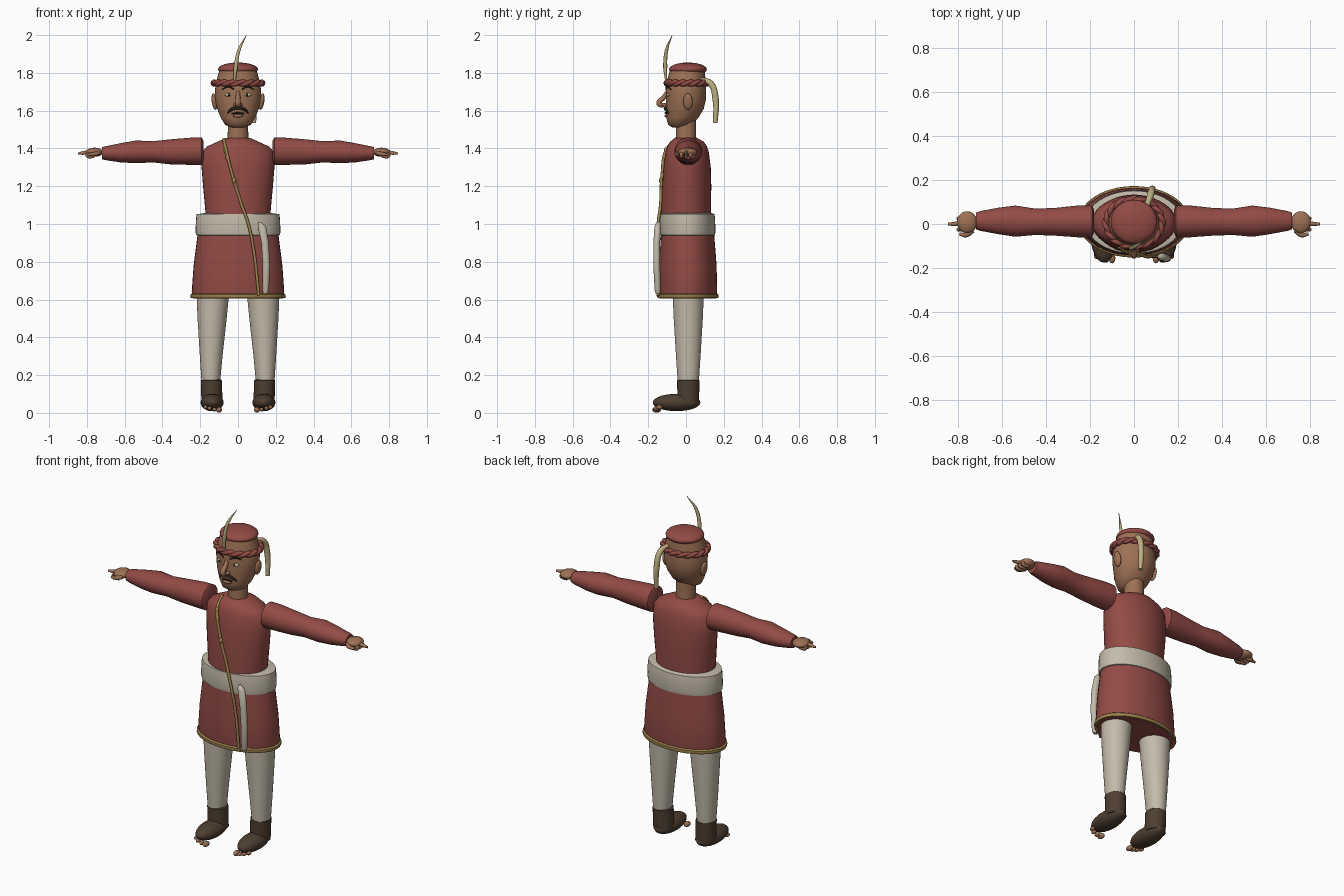
import bpy, bmesh, math
from mathutils import Vector

cube = bpy.data.objects.get("Cube")
if cube:
    bpy.data.objects.remove(cube, do_unlink=True)


def material(name, r, g, b):
    m = bpy.data.materials.new(name)
    m.use_nodes = True
    m.diffuse_color = (r, g, b, 1)
    bsdf = m.node_tree.nodes["Principled BSDF"]
    bsdf.inputs["Base Color"].default_value = (r, g, b, 1)
    bsdf.inputs["Roughness"].default_value = 0.8
    return m


red = material("red cloth", .29, .07, .06)
cream = material("cream cloth", .55, .5, .4)
skin = material("brown skin", .34, .165, .09)
leather = material("dark leather", .075, .048, .03)
gold = material("gold trim", .33, .22, .07)
straw = material("straw plume", .5, .43, .22)
black = material("dark hair", .02, .015, .012)
white = material("eye white", .55, .45, .3)


def finish(obj, mat, angle=45):
    obj.data.materials.clear()
    obj.data.materials.append(mat)
    bpy.ops.object.select_all(action="DESELECT")
    obj.select_set(True)
    bpy.context.view_layer.objects.active = obj
    bpy.ops.object.shade_smooth_by_angle(angle=math.radians(angle))
    return obj


def loft(name, mat, rings, axis="z", n=40):
    """Capped skin over ellipses given as (position, centre a, centre b, radius a, radius b)."""
    bm = bmesh.new()
    loops = []
    for t, ca, cb, ra, rb in rings:
        loop = []
        for i in range(n):
            w = math.tau * i / n
            a, b = ca + ra * math.cos(w), cb + rb * math.sin(w)
            loop.append(bm.verts.new((a, b, t) if axis == "z" else (t, a, b)))
        loops.append(loop)
    for lo, hi in zip(loops, loops[1:]):
        for i in range(n):
            j = (i + 1) % n
            bm.faces.new((lo[i], lo[j], hi[j], hi[i]))
    bm.faces.new(loops[0])
    bm.faces.new(loops[-1])
    bmesh.ops.recalc_face_normals(bm, faces=bm.faces)
    mesh = bpy.data.meshes.new(name)
    bm.to_mesh(mesh)
    bm.free()
    obj = bpy.data.objects.new(name, mesh)
    bpy.context.collection.objects.link(obj)
    return finish(obj, mat)


def ball(name, mat, loc, size, tilt=0):
    bpy.ops.mesh.primitive_uv_sphere_add(segments=24, ring_count=14, location=loc)
    obj = bpy.context.object
    obj.name = name
    obj.scale = size
    obj.rotation_euler.y = tilt
    return finish(obj, mat)


def tube(name, mat, points, radii, closed=False):
    """Smooth tapering tube through the points."""
    curve = bpy.data.curves.new(name, "CURVE")
    curve.dimensions = "3D"
    curve.bevel_depth = 1
    curve.bevel_resolution = 3
    curve.resolution_u = 6
    curve.use_fill_caps = True
    spline = curve.splines.new("BEZIER")
    spline.bezier_points.add(len(points) - 1)
    spline.use_cyclic_u = closed
    for i, (p, co) in enumerate(zip(spline.bezier_points, points)):
        p.co = Vector(co)
        p.handle_left_type = p.handle_right_type = "AUTO"
        p.radius = radii[i] if isinstance(radii, (list, tuple)) else radii
    obj = bpy.data.objects.new(name, curve)
    bpy.context.collection.objects.link(obj)
    bpy.ops.object.select_all(action="DESELECT")
    obj.select_set(True)
    bpy.context.view_layer.objects.active = obj
    bpy.ops.object.convert(target="MESH")
    return finish(bpy.context.object, mat)


# Tunic, belt and skirt
loft("tunic", red, [(1, 0, 0, .17, .13), (1.06, 0, 0, .172, .132), (1.2, 0, .004, .185, .13),
                    (1.3, 0, .006, .193, .125), (1.38, 0, .006, .19, .115),
                    (1.41, 0, .006, .165, .105), (1.435, 0, .005, .11, .09), (1.455, 0, 0, .065, .06)])
loft("belt", cream, [(.935, 0, .008, .2, .13), (.942, 0, .008, .222, .145), (.96, 0, .008, .225, .148),
                     (1.03, 0, .008, .222, .146), (1.052, 0, .008, .219, .143), (1.06, 0, .008, .16, .12)])
loft("skirt", red, [(.606, 0, .01, .238, .15), (.64, 0, .01, .245, .155), (.78, 0, .01, .235, .152),
                    (.96, 0, .008, .212, .14)])
loft("skirt_trim", gold, [(.608, 0, .01, .25, .161), (.615, 0, .01, .253, .163),
                          (.626, 0, .01, .252, .162), (.632, 0, .01, .244, .154)])

# Neck and head
loft("neck", skin, [(1.43, 0, 0, .056, .055), (1.56, 0, 0, .052, .052)])
loft("head", skin, [(1.512, 0, -.04, .035, .035), (1.525, 0, -.036, .068, .058),
                    (1.56, 0, -.02, .09, .084), (1.61, 0, -.006, .11, .1), (1.66, 0, 0, .121, .106),
                    (1.71, 0, 0, .122, .107), (1.75, 0, .002, .116, .103), (1.81, 0, .006, .1, .093)])
tube("nose", skin, [(0, -.1, 1.7), (0, -.118, 1.67), (0, -.143, 1.638), (0, -.115, 1.627)],
     [.01, .013, .015, .012])
tube("mouth", black, [(-.032, -.098, 1.583), (0, -.109, 1.588), (.032, -.098, 1.583)], .005)
ball("lower_lip", skin, (0, -.102, 1.572), (.028, .012, .008))

# Hat: twisted brim, puffed crown, plume and hanging tail
for k in range(2):
    strand = []
    for i in range(32):
        w = math.tau * i / 32
        twist = w * 8 + k * math.pi
        r = 1 + .04 * math.cos(twist)
        strand.append((.128 * r * math.cos(w), .005 + .108 * r * math.sin(w),
                       1.746 + .007 * math.sin(twist)))
    tube(f"hat_brim_strand_{k + 1}", red, strand, .012, closed=True)
ball("hat_crown", red, (0, .01, 1.819), (.106, .1, .036))
tube("hat_plume", straw, [(-.018, -.105, 1.76), (-.012, -.11, 1.83), (.005, -.103, 1.92), (.045, -.073, 2)],
     [.006, .011, .009, .001])
tube("hat_tail", straw, [(.06, .085, 1.765), (.075, .13, 1.745), (.082, .157, 1.66), (.085, .155, 1.535)],
     [.012, .016, .017, .012])

# Baldric cord and curved sheath on the front
tube("shoulder_cord", gold, [(-.075, -.04, 1.45), (-.065, -.1, 1.4), (-.03, -.127, 1.26),
                             (.02, -.135, 1.1), (.055, -.148, 1.0), (.085, -.146, .85),
                             (.11, -.148, .62)], .008)
for i, (x, y, z) in enumerate([(-.055, -.113, 1.35), (-.02, -.132, 1.23), (-.064, -.105, 1.39)]):
    ball(f"cord_knot_{i + 1}", gold, (x, y, z), (.011, .011, .016))
loft("sheath", cream, [(.632, .145, -.148, .012, .012), (.65, .147, -.15, .017, .016),
                       (.78, .15, -.155, .019, .018), (.9, .143, -.155, .02, .018),
                       (.985, .127, -.15, .022, .017), (1.0, .12, -.148, .015, .014),
                       (1.01, .115, -.147, .006, .008)], n=20)

for side, s in (("left", 1), ("right", -1)):
    # Face details
    ball(f"{side}_ear", skin, (s * .125, .01, 1.648), (.014, .025, .044), s * .15)
    ball(f"{side}_eye", white, (s * .05, -.094, 1.684), (.021, .01, .009))
    ball(f"{side}_pupil", black, (s * .048, -.102, 1.684), (.007, .004, .008))
    tube(f"{side}_eyebrow", black, [(s * .02, -.106, 1.712), (s * .05, -.101, 1.727),
                                    (s * .085, -.078, 1.712)], [.003, .005, .002])
    ball(f"{side}_nostril", skin, (s * .014, -.114, 1.632), (.011, .014, .01))
    tube(f"{side}_moustache", black, [(0, -.109, 1.614), (s * .025, -.109, 1.611),
                                      (s * .045, -.1, 1.598), (s * .055, -.09, 1.584)],
         [.007, .009, .007, .002])

    # Sleeve and hand
    sleeve = [(.183, .012, 1.385, .055, .055), (.192, .012, 1.385, .073, .073),
              (.25, .012, 1.385, .073, .072), (.36, .01, 1.382, .063, .066),
              (.45, .01, 1.382, .06, .056), (.54, .013, 1.382, .071, .06),
              (.62, .014, 1.377, .06, .051), (.7, .014, 1.375, .045, .037), (.72, .014, 1.375, .038, .032)]
    loft(f"{side}_sleeve", red, [(s * x, *rest) for x, *rest in sleeve], axis="x")
    ball(f"{side}_palm", skin, (s * .76, .008, 1.38), (.046, .05, .024))
    tube(f"{side}_pointing_finger", skin, [(s * .775, .004, 1.382), (s * .82, 0, 1.376),
                                           (s * .847, 0, 1.373)], [.013, .01, .006])
    for i, y in enumerate((-.025, .0, .025)):
        tube(f"{side}_curled_finger_{i + 1}", skin, [(s * .79, y, 1.375), (s * .8, y, 1.364),
                                                     (s * .76, y, 1.357)], .009)
    tube(f"{side}_thumb", skin, [(s * .735, -.03, 1.376), (s * .765, -.05, 1.37),
                                 (s * .795, -.045, 1.367)], [.011, .011, .007])

    # Trouser leg, boot and toes
    loft(f"{side}_trouser_leg", cream, [(.15, s * .144, .012, .048, .055), (.3, s * .142, .012, .06, .065),
                                        (.5, s * .137, .012, .077, .077), (.64, s * .133, .012, .087, .083)])
    loft(f"{side}_boot_shaft", leather, [(.05, s * .137, .012, .056, .056), (.1, s * .139, .012, .056, .058),
                                         (.172, s * .141, .012, .055, .059), (.177, s * .141, .012, .049, .052)])
    ball(f"{side}_boot_foot", leather, (s * .137, -.05, .055), (.061, .126, .046))
    for i, (x, y, r) in enumerate([(.1, -.155, .015), (.125, -.158, .011), (.15, -.155, .011),
                                   (.172, -.142, .011)]):
        ball(f"{side}_toe_{i + 1}", skin, (s * x, y, r + .001 + .006 * i), (r, r * 1.6, r))
